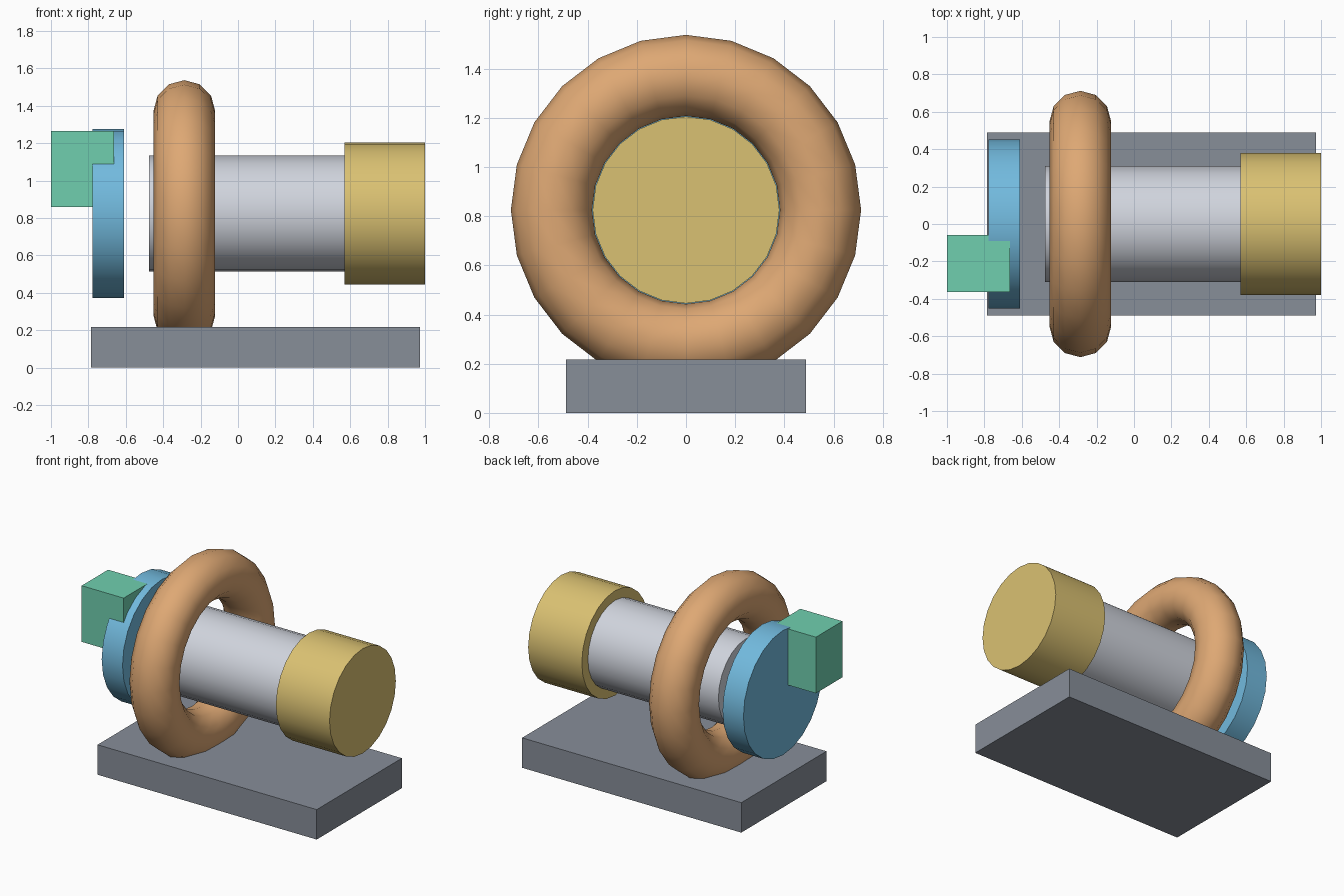
import bpy
from math import pi, radians

AXIS_Z = 0.825  # height of the shared horizontal axis

default = bpy.data.objects.get("Cube")
if default:
    bpy.data.objects.remove(default, do_unlink=True)


def linear(c):
    c /= 255
    return c / 12.92 if c <= 0.04045 else ((c + 0.055) / 1.055) ** 2.4


def material(name, *rgb):
    colour = (*[linear(c) for c in rgb], 1)
    mat = bpy.data.materials.new(name)
    mat.use_nodes = True
    mat.diffuse_color = colour
    mat.node_tree.nodes["Principled BSDF"].inputs["Base Color"].default_value = colour
    return mat


def finish(name, mat, smooth=False):
    obj = bpy.context.object
    obj.name = name
    obj.data.materials.append(mat)
    bpy.ops.object.transform_apply(location=False, rotation=True, scale=True)
    if smooth:
        bpy.ops.object.shade_smooth_by_angle(angle=radians(40))
    return obj


def box(name, mat, low, high):
    centre = [(a + b) / 2 for a, b in zip(low, high)]
    bpy.ops.mesh.primitive_cube_add(size=1, location=centre)
    bpy.context.object.scale = [b - a for a, b in zip(low, high)]
    return finish(name, mat)


def drum(name, mat, x0, x1, radius):
    bpy.ops.mesh.primitive_cylinder_add(
        vertices=24, radius=radius, depth=x1 - x0,
        location=((x0 + x1) / 2, 0, AXIS_Z), rotation=(0, pi / 2, 0))
    return finish(name, mat, smooth=True)


slate = material("slate grey", 135, 142, 153)
silver = material("silver grey", 208, 212, 221)
gold = material("dull gold", 218, 193, 114)
tan = material("warm tan", 222, 168, 116)
blue = material("sky blue", 114, 186, 222)
green = material("mint green", 112, 207, 175)

# Base slab
box("base", slate, (-0.785, -0.488, 0), (0.973, 0.488, 0.217))

# Coaxial barrel, end cap and separate disc
drum("barrel", silver, -0.477, 0.60, 0.31)
drum("end_cap", gold, 0.57, 1.0, 0.38)
drum("disc", blue, -0.777, -0.61, 0.452)

# Ring around the barrel, sunk into the base
bpy.ops.mesh.primitive_torus_add(
    major_segments=24, minor_segments=12, major_radius=0.547, minor_radius=0.165,
    location=(-0.287, 0, AXIS_Z), rotation=(0, pi / 2, 0))
finish("ring", tan, smooth=True)

# Block set into the disc
box("side_block", green, (-1.0, -0.363, 0.858), (-0.663, -0.06, 1.265))
